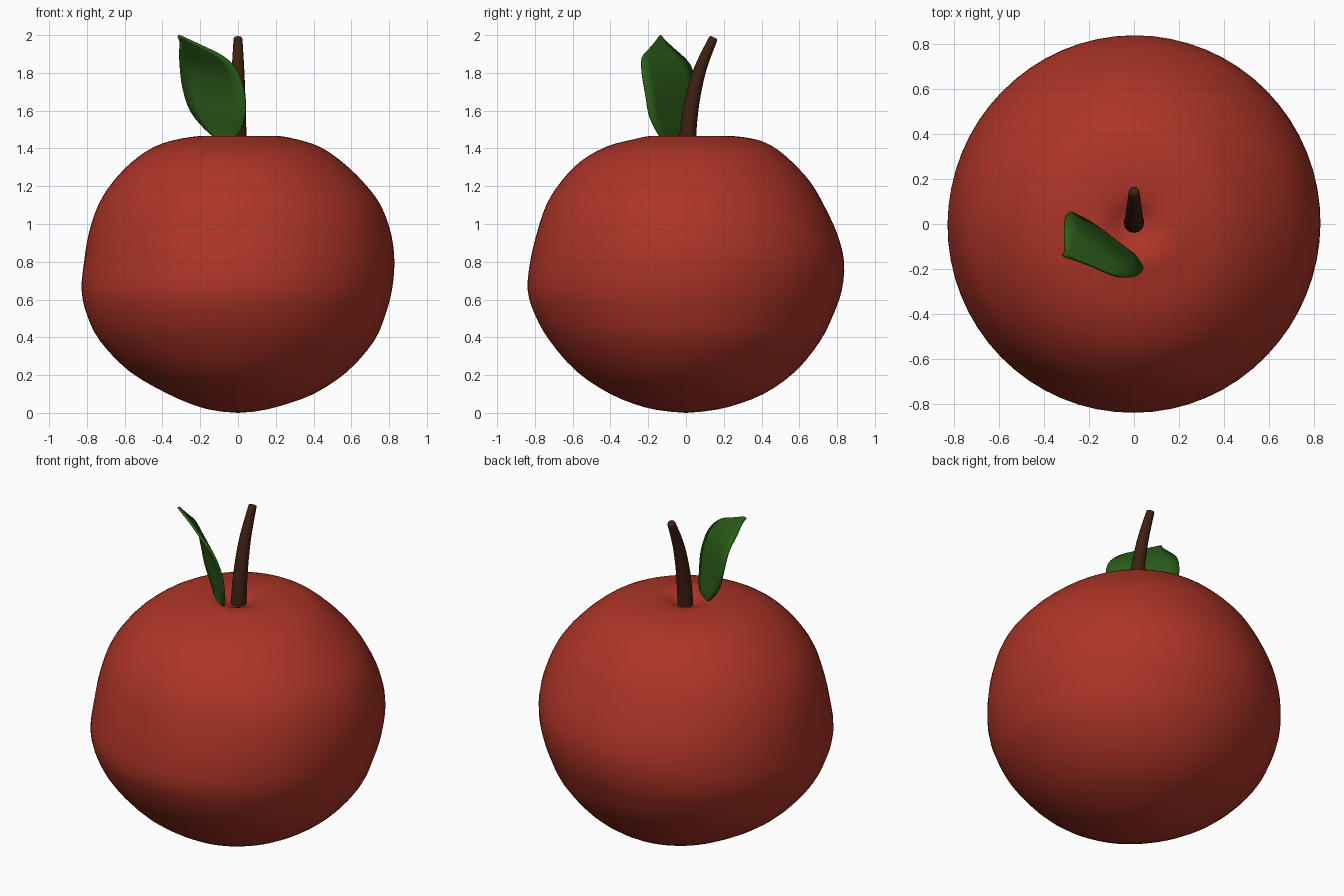
import bpy, bmesh
from math import cos, sin, tau
from mathutils import Vector

if "Cube" in bpy.data.objects:
    bpy.data.objects.remove(bpy.data.objects["Cube"])


def paint(ob, color):
    mat = bpy.data.materials.new(ob.name + "_color")
    mat.diffuse_color = (*color, 1)
    mat.use_nodes = True
    mat.node_tree.nodes["Principled BSDF"].inputs["Base Color"].default_value = mat.diffuse_color
    ob.data.materials.append(mat)


def new_object(name, bm, color):
    bmesh.ops.recalc_face_normals(bm, faces=bm.faces)
    for f in bm.faces:
        f.smooth = True
    me = bpy.data.meshes.new(name)
    bm.to_mesh(me)
    bm.free()
    ob = bpy.data.objects.new(name, me)
    bpy.context.collection.objects.link(ob)
    paint(ob, color)
    return ob


def spline(rows, steps):
    """Catmull-Rom refinement of a list of equal-length tuples."""
    out = []
    for i in range(len(rows) - 1):
        quad = rows[max(i - 1, 0)], rows[i], rows[i + 1], rows[min(i + 2, len(rows) - 1)]
        for s in range(steps):
            t = s / steps
            out.append([0.5 * (2 * b + (c - a) * t + (2 * a - 5 * b + 4 * c - d) * t * t
                               + (3 * b - a - 3 * c + d) * t ** 3)
                        for a, b, c, d in zip(*quad)])
    return out + [list(rows[-1])]


# Fruit: height, then radius toward +x, +y, -x, -y
profile = [
    (0.006, .08, .08, .08, .08), (0.03, .20, .22, .20, .22),
    (0.10, .40, .41, .37, .40), (0.22, .58, .58, .575, .58),
    (0.38, .72, .71, .73, .72), (0.52, .78, .78, .80, .80),
    (0.65, .815, .825, .828, .838), (0.80, .828, .837, .815, .825),
    (0.95, .81, .80, .79, .79), (1.10, .755, .73, .74, .74),
    (1.22, .665, .66, .665, .665), (1.33, .55, .56, .56, .56),
    (1.41, .43, .46, .44, .42), (1.45, .30, .36, .31, .27),
    (1.467, .20, .22, .18, .18), (1.458, .12, .12, .12, .12),
    (1.432, .06, .06, .06, .06)]
SEG = 64
bm = bmesh.new()
rings = []
for z, px, py, nx, ny in spline(profile, 3):
    mean, two = (px + py + nx + ny) / 4, (px - py + nx - ny) / 4
    ring = []
    for k in range(SEG):
        a = tau * k / SEG
        r = mean + (px - nx) / 2 * cos(a) + (py - ny) / 2 * sin(a) + two * cos(2 * a)
        ring.append(bm.verts.new((r * cos(a), r * sin(a), z)))
    rings.append(ring)
for lo, hi in zip(rings, rings[1:]):
    for k in range(SEG):
        j = (k + 1) % SEG
        bm.faces.new((lo[k], lo[j], hi[j], hi[k]))
for ring, z in ((rings[0], 0), (rings[-1], 1.42)):
    c = bm.verts.new((0, 0, z))
    for k in range(SEG):
        bm.faces.new((ring[k], ring[(k + 1) % SEG], c))
new_object("fruit", bm, (0.42, 0.035, 0.02))

# Stem: tapered tube leaning back
path = spline([(0.005, 1.38, .046), (0.012, 1.50, .044), (0.032, 1.65, .040),
               (0.075, 1.82, .033), (0.147, 1.988, .023)], 3)
bm = bmesh.new()
SIDES = 16
rings = []
for i, (y, z, r) in enumerate(path):
    p, q = path[max(i - 1, 0)], path[min(i + 1, len(path) - 1)]
    t = Vector((0, q[0] - p[0], q[1] - p[1])).normalized()
    side = Vector((0, t.z, -t.y))
    rings.append([bm.verts.new(Vector((r * cos(tau * k / SIDES), y, z))
                               + side * r * sin(tau * k / SIDES)) for k in range(SIDES)])
for lo, hi in zip(rings, rings[1:]):
    for k in range(SIDES):
        j = (k + 1) % SIDES
        bm.faces.new((lo[k], lo[j], hi[j], hi[k]))
bm.faces.new(rings[0])
bm.faces.new(rings[-1])
stem = new_object("stem", bm, (0.05, 0.014, 0.006))
bev = stem.modifiers.new("soft_tip", 'BEVEL')
bev.width, bev.segments = 0.008, 2

# Leaf: left and right outline points from base to tip
outline = [
    (-.075, -.085, 1.42, -.065, -.095, 1.42), (-.17, -.01, 1.50, .00, -.14, 1.47),
    (-.25, .035, 1.60, .035, -.19, 1.57), (-.29, .05, 1.72, .035, -.21, 1.68),
    (-.305, .02, 1.84, .00, -.23, 1.80), (-.308, -.06, 1.92, -.08, -.23, 1.885),
    (-.305, -.11, 1.965, -.20, -.18, 1.945), (-.318, -.135, 1.995, -.308, -.142, 1.995)]
bm = bmesh.new()
rows = []
ACROSS = 6
for row in spline(outline, 3):
    left, right = Vector(row[:3]), Vector(row[3:])
    rows.append([bm.verts.new(left.lerp(right, k / ACROSS)) for k in range(ACROSS + 1)])
for a, b in zip(rows, rows[1:]):
    for k in range(ACROSS):
        bm.faces.new((a[k], a[k + 1], b[k + 1], b[k]))
leaf = new_object("leaf", bm, (0.025, 0.11, 0.01))
solid = leaf.modifiers.new("thickness", 'SOLIDIFY')
solid.thickness, solid.offset = 0.014, 0
